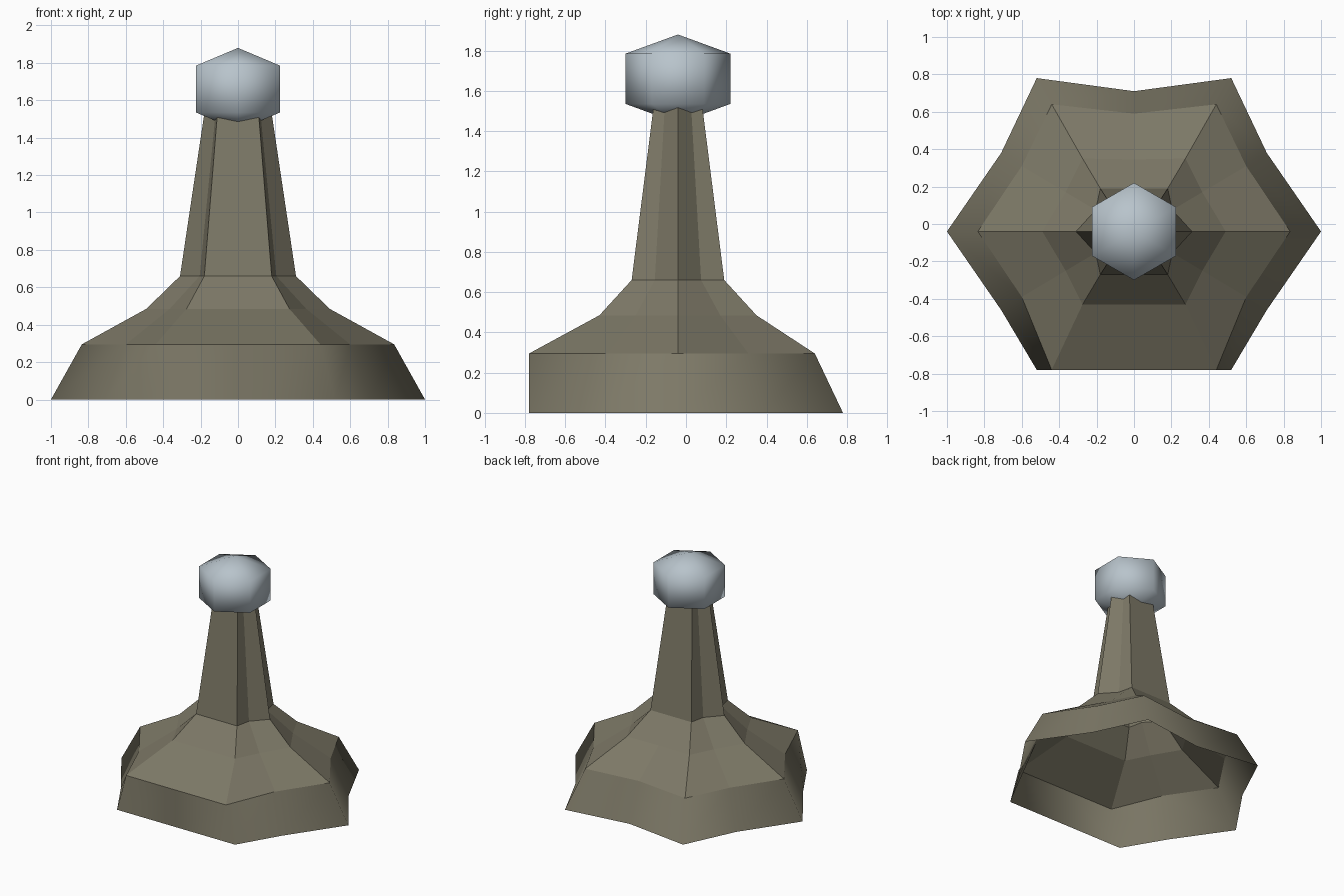
import bpy, bmesh, math

if "Cube" in bpy.data.objects:
    bpy.data.objects.remove(bpy.data.objects["Cube"])

CY = -0.04  # axis of the stand in y


def material(name, rgb):
    m = bpy.data.materials.new(name)
    m.diffuse_color = (*rgb, 1)
    m.use_nodes = True
    m.node_tree.nodes["Principled BSDF"].inputs["Base Color"].default_value = m.diffuse_color
    return m


def finish(name, bm, mat):
    me = bpy.data.meshes.new(name)
    bm.to_mesh(me)
    bm.free()
    me.materials.append(mat)
    ob = bpy.data.objects.new(name, me)
    bpy.context.collection.objects.link(ob)
    return ob


def ring(bm, z, side, corner, mid, back, front):
    """Six corners with inset mid points, mirrored over x; y is relative to the axis."""
    (cx, cyb, cyf), (mx, my) = corner, mid
    right = [(cx, -cyf), (mx, -my), (side, 0), (mx, my), (cx, cyb)]
    pts = [(0, -front)] + right + [(0, back)] + [(-x, y) for x, y in reversed(right)]
    return [bm.verts.new((x, y + CY, z)) for x, y in pts]


def loft(name, rings, mat, smooth=False):
    """Open shell through a stack of rings."""
    bm = bmesh.new()
    loops = [ring(bm, *r) for r in rings]
    for a, b in zip(loops, loops[1:]):
        n = len(a)
        for i in range(n):
            j = (i + 1) % n
            f = bm.faces.new((a[i], a[j], b[j], b[i]))
            f.smooth = smooth
    return finish(name, bm, mat)


stone = material("olive_stone", (0.205, 0.19, 0.135))
silver = material("pale_blue_grey", (0.48, 0.55, 0.60))

# ring: z, side x, (corner x, back y, front y), (mid x, mid y), back mid y, front mid y
foot = (0.0, 1.0, (0.52, 0.82, 0.74), (0.71, 0.42), 0.75, 0.74)
rim = (0.295, 0.835, (0.44, 0.68, 0.74), (0.60, 0.35), 0.63, 0.74)
slope = (0.485, 0.49, (0.275, 0.39, 0.39), (0.365, 0.21), 0.385, 0.39)
neck = (0.66, 0.31, (0.18, 0.23, 0.23), (0.205, 0.115), 0.23, 0.23)
tip = (1.53, 0.18, (0.11, 0.12, 0.12), (0.12, 0.065), 0.12, 0.12)

# Base band, sloping skirt and column
loft("base_band", [foot, rim], stone, True)
loft("base_skirt", [rim, slope, neck], stone)
loft("column", [neck, tip], stone)

# Ball: six-sided drum with shallow cones above and below
bm = bmesh.new()
low, high = [[bm.verts.new((0.26 * math.cos(math.radians(30 + 60 * i)),
                            0.26 * math.sin(math.radians(30 + 60 * i)) + CY, z))
              for i in range(6)] for z in (1.535, 1.785)]
bottom, top = bm.verts.new((0, CY, 1.44)), bm.verts.new((0, CY, 1.88))
for i in range(6):
    j = (i + 1) % 6
    bm.faces.new((low[i], low[j], high[j], high[i]))
    bm.faces.new((high[i], high[j], top))
    bm.faces.new((low[j], low[i], bottom))
for f in bm.faces:
    f.smooth = True
finish("ball", bm, silver)
